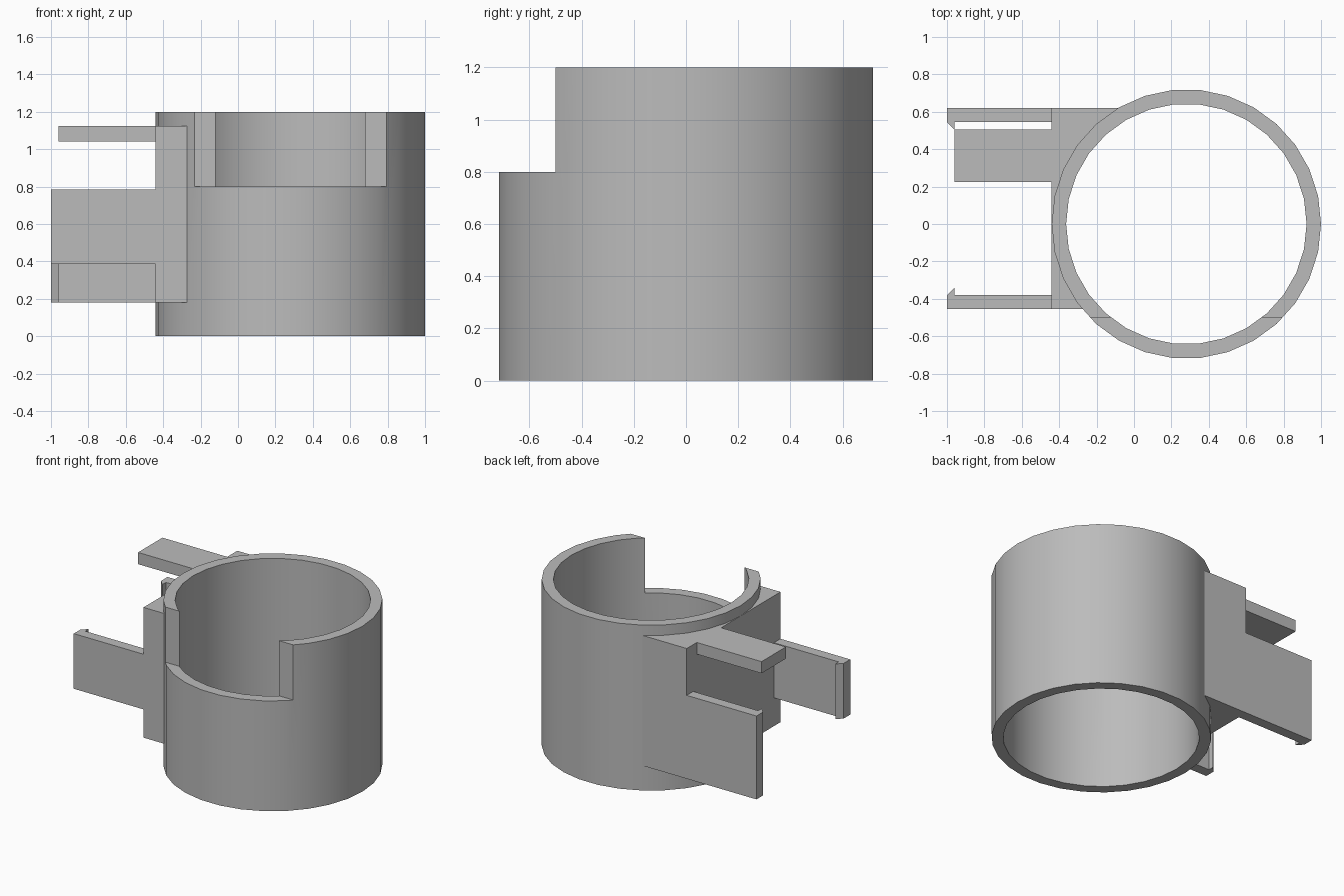
import bpy
import bmesh
import math

cube = bpy.data.objects.get("Cube")
if cube:
    bpy.data.objects.remove(cube, do_unlink=True)

CX, R_OUT, R_IN, HEIGHT = 0.28, 0.72, 0.643, 1.2
SIDES = 30
BLOCK_X = -0.44

grey = bpy.data.materials.new("plain_grey")
grey.use_nodes = True
colour = (0.5, 0.5, 0.5, 1)
grey.diffuse_color = colour
grey.node_tree.nodes["Principled BSDF"].inputs["Base Color"].default_value = colour


def prism(name, outline, z0, z1):
    """Extrude a plan outline from z0 up to z1."""
    bm = bmesh.new()
    base = bm.faces.new([bm.verts.new((x, y, z0)) for x, y in outline])
    top = bmesh.ops.extrude_face_region(bm, geom=[base])["geom"]
    verts = [v for v in top if isinstance(v, bmesh.types.BMVert)]
    bmesh.ops.translate(bm, verts=verts, vec=(0, 0, z1 - z0))
    if not base.is_valid or len(bm.faces) < len(outline) + 2:
        bm.faces.new([v for v in bm.verts if v not in verts])
    bmesh.ops.recalc_face_normals(bm, faces=bm.faces)
    mesh = bpy.data.meshes.new(name)
    bm.to_mesh(mesh)
    bm.free()
    mesh.materials.append(grey)
    obj = bpy.data.objects.new(name, mesh)
    bpy.context.collection.objects.link(obj)
    return obj


def rect(x0, x1, y0, y1):
    return [(x0, y0), (x1, y0), (x1, y1), (x0, y1)]


def circle(radius):
    turns = [math.tau * i / SIDES for i in range(SIDES)]
    return [(CX + radius * math.cos(a), radius * math.sin(a)) for a in turns]


def cut(obj, cutter):
    """Subtract the cutter from the object and discard it."""
    mod = obj.modifiers.new("cut", "BOOLEAN")
    mod.operation = "DIFFERENCE"
    mod.solver = "EXACT"
    mod.object = cutter
    bpy.ops.object.select_all(action="DESELECT")
    bpy.context.view_layer.objects.active = obj
    obj.select_set(True)
    bpy.ops.object.modifier_apply(modifier=mod.name)
    bpy.data.objects.remove(cutter, do_unlink=True)


# Round sleeve with an open bore and a notch in the front of the rim
sleeve = prism("sleeve", circle(R_OUT), 0, HEIGHT)
cut(sleeve, prism("bore_cutter", circle(R_IN), -0.1, HEIGHT + 0.1))
cut(sleeve, prism("notch_cutter", rect(-1, 1.5, -1, -0.5), 0.8, HEIGHT + 0.1))
bpy.ops.object.shade_smooth_by_angle(angle=math.radians(30))

# Mounting block shaped to the outside of the sleeve
block = prism("mounting_block", rect(BLOCK_X, CX, -0.455, 0.62), 0.18, 1.125)
cut(block, prism("block_cutter", circle(R_OUT), -0.1, HEIGHT + 0.1))


# Clip arms with a small barb on the inner side of the tip
def clip_arm(name, y, inward, z0, z1):
    inner = y + 0.075 * inward
    barb = inner + 0.04 * inward
    prism(name, [(BLOCK_X, y), (-1, y), (-1, inner), (-0.96, barb),
                 (-0.96, inner), (BLOCK_X, inner)], z0, z1)


clip_arm("front_clip_arm", -0.455, 1, 0.385, 0.785)
clip_arm("back_clip_arm", 0.62, -1, 0.18, 0.785)

# Flat tab level with the top of the block
prism("top_tab", rect(-0.96, BLOCK_X, 0.225, 0.505), 1.04, 1.125)
